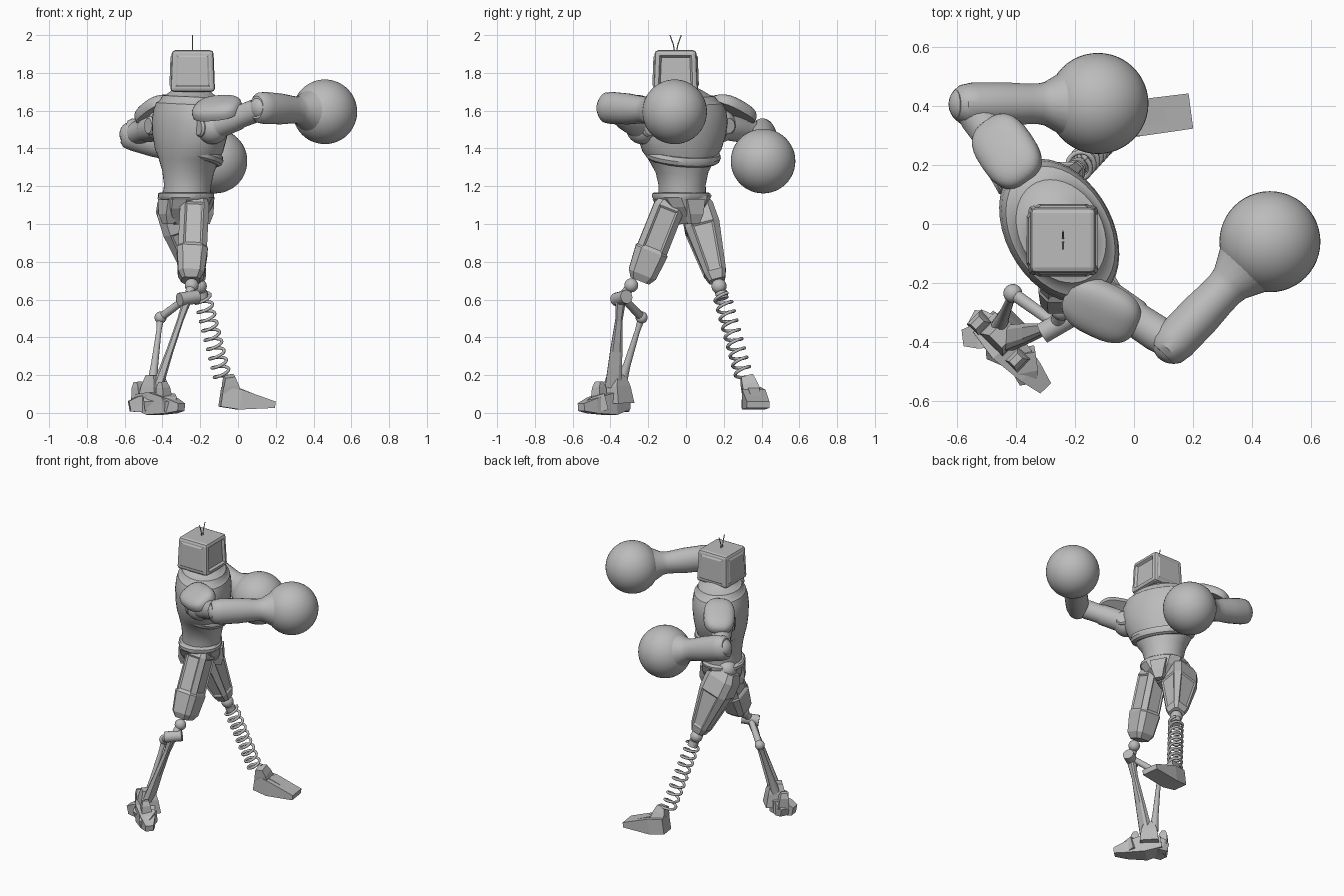
import bpy, bmesh, math
from mathutils import Vector, Matrix

if "Cube" in bpy.data.objects:
    bpy.data.objects.remove(bpy.data.objects["Cube"], do_unlink=True)

grey = bpy.data.materials.new("plain grey")
grey.use_nodes = True
grey.diffuse_color = (0.5, 0.5, 0.5, 1)
grey.node_tree.nodes["Principled BSDF"].inputs["Base Color"].default_value = (0.5, 0.5, 0.5, 1)

UP = (0, 0, 1)
ACROSS = (0.5, -0.866, 0)    # shoulder line
FORWARD = (0.866, 0.5, 0)    # chest direction


def frame(w, ref):
    w = Vector(w).normalized()
    u = Vector(ref)
    u = (u - w * u.dot(w)).normalized()
    return u, w.cross(u), w


def finish(name, bm, smooth):
    bmesh.ops.recalc_face_normals(bm, faces=bm.faces)
    mesh = bpy.data.meshes.new(name)
    bm.to_mesh(mesh)
    bm.free()
    mesh.materials.append(grey)
    ob = bpy.data.objects.new(name, mesh)
    bpy.context.collection.objects.link(ob)
    if smooth:
        bpy.ops.object.select_all(action='DESELECT')
        ob.select_set(True)
        bpy.context.view_layer.objects.active = ob
        bpy.ops.object.shade_smooth_by_angle(angle=math.radians(35))


def loft(name, a, b, rings, n=24, ref=UP, power=1.0, panel=0.0):
    """Rings of (position along a-b, half size along ref, half size across)."""
    a, b = Vector(a), Vector(b)
    u, v, w = frame(b - a, ref)
    bm = bmesh.new()
    loops = []
    for t, ru, rv in rings:
        loop = []
        for i in range(n):
            ang = math.tau * (i + 0.5) / n
            c, s = math.cos(ang), math.sin(ang)
            x = math.copysign(abs(c) ** power, c) * ru
            y = math.copysign(abs(s) ** power, s) * rv
            loop.append(bm.verts.new(a.lerp(b, t) + u * x + v * y))
        loops.append(loop)
    sides = []
    for p, q in zip(loops, loops[1:]):
        for i in range(n):
            j = (i + 1) % n
            sides.append(bm.faces.new((p[i], p[j], q[j], q[i])))
    bm.faces.new(loops[0][::-1])
    bm.faces.new(loops[-1])
    if panel:
        bmesh.ops.recalc_face_normals(bm, faces=bm.faces)
        big = [f for f in sides if f.calc_area() > 0.015]
        bmesh.ops.inset_individual(bm, faces=big, thickness=0.014, depth=panel)
    finish(name, bm, n > 8)


def rod(name, a, b, r0, r1=None, n=16):
    r1 = r1 or r0
    loft(name, a, b, [(0, r0, r0), (1, r1, r1)], n)


def block(name, a, b, rings, ref=UP):
    loft(name, a, b, rings, 4, ref, 0.0)


def ball(name, centre, r, seg=32):
    bm = bmesh.new()
    bmesh.ops.create_uvsphere(bm, u_segments=seg, v_segments=seg // 2, radius=r,
                              matrix=Matrix.Translation(centre))
    finish(name, bm, True)


def wire(name, points, r):
    curve = bpy.data.curves.new(name, 'CURVE')
    curve.dimensions = '3D'
    curve.bevel_depth = r
    curve.bevel_resolution = 2
    curve.use_fill_caps = True
    sp = curve.splines.new('POLY')
    sp.points.add(len(points) - 1)
    for p, co in zip(sp.points, points):
        p.co = (*co, 1)
    curve.materials.append(grey)
    bpy.context.collection.objects.link(bpy.data.objects.new(name, curve))


# Head: a boxy set with a recessed screen and raised side panels
bm = bmesh.new()
bmesh.ops.create_cube(bm, size=1)
for v in bm.verts:
    k = 0.93 if v.co.z > 0 else 1.0
    v.co = (-0.24 + v.co.x * 0.237 * k, -0.055 + v.co.y * 0.237 * k, 1.81 + v.co.z * 0.22)
bmesh.ops.bevel(bm, geom=bm.edges[:], offset=0.018, segments=2, profile=0.5, affect='EDGES')
bm.normal_update()
for f in [f for f in bm.faces if f.calc_area() > 0.02 and abs(f.normal.z) < 0.5]:
    screen = f.normal.x > 0.5
    bmesh.ops.inset_individual(bm, faces=[f], thickness=0.012, depth=0.0)
    bmesh.ops.inset_individual(bm, faces=[f], thickness=0.014, depth=-0.015 if screen else 0.006)
finish("head", bm, False)
for side in (-1, 1):
    wire("antenna", [(-0.24, -0.055 + side * y, z) for y, z in
                     ((0.005, 1.91), (0.012, 1.95), (0.03, 2.0))], 0.003)

# Torso, tilted rib edge and neck
loft("torso", (-0.27, -0.02, 1.15), (-0.245, -0.025, 1.72), [
    (0, .125, .125), (.1, .125, .125), (.22, .142, .135), (.34, .185, .152),
    (.42, .222, .165), (.55, .25, .176), (.68, .262, .18), (.78, .255, .175), (.85, .235, .165),
    (.87, .21, .15), (.92, .185, .14), (.925, .165, .125), (.97, .12, .1),
    (1, .085, .08)], 40, ACROSS)
centre, tilt = Vector((-0.26, -0.02, 1.335)), Vector(FORWARD) * 0.25 + Vector(UP)
loft("rib_edge", centre, centre + tilt * 0.05,
     [(0, .19, .15), (.2, .205, .163), (.6, .212, .168), (1, .205, .16)], 40, ACROSS)
rod("neck", (-0.24, -0.03, 1.64), (-0.24, -0.05, 1.72), 0.078, 0.065, 24)

# Pelvis
loft("belt", (-0.275, -0.025, 1.13), (-0.275, -0.025, 1.168),
     [(0, .145, .13), (.3, .153, .138), (.8, .153, .138), (1, .14, .13)], 24, ACROSS, 0.85)
loft("pelvis", (-0.275, -0.02, 1.14), (-0.275, -0.01, 1.0),
     [(0, .145, .135), (.35, .11, .13), (.75, .055, .11), (1, .04, .07)], 8, ACROSS, 0.6)
for s in (-1, 1):
    mid = Vector((-0.275, -0.015, 0)) + Vector(FORWARD) * 0.11 * s
    block("hip_guard", mid + Vector((0, 0, 1.13)), mid + Vector((0, 0, 1.0)),
          [(0, .055, .03), (.6, .04, .035), (1, .025, .02)], ACROSS)


# Arms: shoulder, pad, upper arm, forearm and round glove
def arm(side, shoulder, elbow, glove, pad, pad_normal):
    s, e = Vector(shoulder), Vector(elbow)
    ball(side + "_shoulder", s, 0.088)
    f = Vector(FORWARD) * 0.088
    loft(side + "_shoulder_pivot", s - f, s + f,
         [(0, .04, .04), (.06, .05, .05), (.94, .05, .05), (1, .04, .04)])
    loft(side + "_upper_arm", s, e,
         [(0, .07, .07), (.5, .066, .066), (.55, .06, .06), (.8, .062, .062), (1, .055, .055)])
    ball(side + "_elbow", e, 0.068, 24)
    loft(side + "_forearm", e.lerp(Vector(glove), -0.1), glove,
         [(0, .06, .05), (.04, .08, .066), (.12, .085, .074), (.35, .082, .074),
          (.5, .074, .069), (.58, .071, .069), (.63, .074, .074), (.78, .116, .116)])
    ball(side + "_glove", glove, 0.171, 48)
    u, v, w = frame(pad_normal, e - s)
    bm = bmesh.new()
    bmesh.ops.create_uvsphere(bm, u_segments=32, v_segments=16, radius=1)
    for p in bm.verts:
        x, y, z = (math.copysign(abs(c) ** 0.75, c) for c in p.co)
        p.co = Vector(pad) + u * x * 0.135 + v * y * 0.1 + w * max(z, -0.25) * 0.06
    finish(side + "_shoulder_pad", bm, True)


arm("front", (-0.135, -0.23, 1.51), (0.13, -0.405, 1.615), (0.46, -0.06, 1.594),
    (-0.11, -0.29, 1.605), (-0.25, -0.4, 0.85))
arm("back", (-0.40, 0.18, 1.52), (-0.56, 0.405, 1.475), (-0.122, 0.408, 1.333),
    (-0.43, 0.245, 1.60), (-0.3, 0.3, 0.9))

# Armoured thighs with long sunken panels
FRONT_THIGH = [(0, .06, .06), (.12, .085, .08), (.62, .086, .08),
               (.64, .093, .085), (.92, .08, .072), (1, .055, .05)]
BACK_THIGH = [(0, .065, .08), (.12, .088, .105), (.35, .096, .105),
              (.9, .062, .062), (1, .045, .045)]
for side, hip, knee, rings in (
        ("front", (-0.228, -0.07, 1.14), (-0.25, -0.245, 0.70), FRONT_THIGH),
        ("back", (-0.35, 0.045, 1.13), (-0.215, 0.165, 0.70), BACK_THIGH)):
    loft(side + "_thigh", hip, knee, rings, 8, (0, 1, 0), 0.5, -0.007)
    ball(side + "_hip_joint", hip, 0.065, 24)

# Front lower leg: knee hinge, struts and rear linkage
ball("front_knee", (-0.245, -0.29, 0.675), 0.037, 24)
rod("front_knee_hinge", (-0.31, -0.37, 0.60), (-0.215, -0.315, 0.615), 0.036)
rod("front_knee_link", (-0.245, -0.285, 0.68), (-0.26, -0.34, 0.61), 0.025)
crank = (-0.41, -0.235, 0.505)
rod("crank_strut", (-0.27, -0.335, 0.61), crank, 0.019, 0.022)
ball("crank_joint", crank, 0.032, 24)
loft("rear_strut", crank, (-0.455, -0.345, 0.15),
     [(0, .02, .02), (.2, .014, .014), (.7, .02, .02), (1, .032, .028)], 12, (0, 1, 0))
loft("shin_strut", (-0.265, -0.345, 0.61), (-0.425, -0.385, 0.14),
     [(0, .03, .025), (.25, .02, .018), (.6, .034, .02), (1, .045, .03)], 8, (0, 1, 0), 0.6)

# Front foot: wedge with ankle block and splayed toes
block("front_ankle", (-0.44, -0.365, 0.05), (-0.44, -0.37, 0.2),
      [(0, .06, .07), (.6, .05, .055), (1, .03, .04)], (0.7, -0.7, 0))
block("front_foot", (-0.51, -0.33, 0.06), (-0.30, -0.555, 0.03),
      [(0, .04, .05), (.35, .06, .062), (.75, .04, .045), (1, .02, .025)])
for heel, toe in (((-0.45, -0.37, 0.06), (-0.575, -0.385, 0.035)),
                  ((-0.44, -0.39, 0.06), (-0.47, -0.46, 0.035)),
                  ((-0.47, -0.36, 0.06), (-0.545, -0.32, 0.035)),
                  ((-0.38, -0.43, 0.06), (-0.36, -0.535, 0.032))):
    block("front_toe", heel, toe, [(0, .045, .045), (.6, .042, .042), (1, .028, .028)])
for x, y in ((-0.52, -0.335), (-0.39, -0.46)):
    block("foot_fin", (x, y, 0.06), (x - 0.01, y, 0.165),
          [(0, .03, .035), (.7, .025, .028), (1, .012, .02)], (0.7, -0.7, 0))

# Back lower leg: knee ball and coil spring
ball("back_knee", (-0.205, 0.175, 0.67), 0.04, 24)
top, low = Vector((-0.195, 0.185, 0.64)), Vector((-0.08, 0.31, 0.18))
rod("spring_cap", top, top.lerp(low, 0.08), 0.032)
u, v, w = frame(low - top, UP)
turns, steps = 9, 20
coil = []
for i in range(turns * steps + 1):
    ang = math.tau * i / steps
    coil.append(top.lerp(low, 0.04 + 0.96 * i / (turns * steps))
                + (u * math.cos(ang) + v * math.sin(ang)) * 0.043)
wire("shin_spring", coil, 0.0085)

# Back foot
block("back_ankle", (-0.035, 0.345, 0.11), (-0.045, 0.32, 0.195),
      [(0, .045, .045), (.5, .04, .04), (1, .026, .032)], (1, 0.15, 0))
block("back_foot", (-0.09, 0.345, 0.085), (0.19, 0.382, 0.043),
      [(0, .052, .05), (.35, .053, .062), (1, .017, .06)])
block("back_foot_ridge", (0.0, 0.357, 0.11), (0.17, 0.38, 0.056),
      [(0, .022, .03), (1, .008, .025)])
